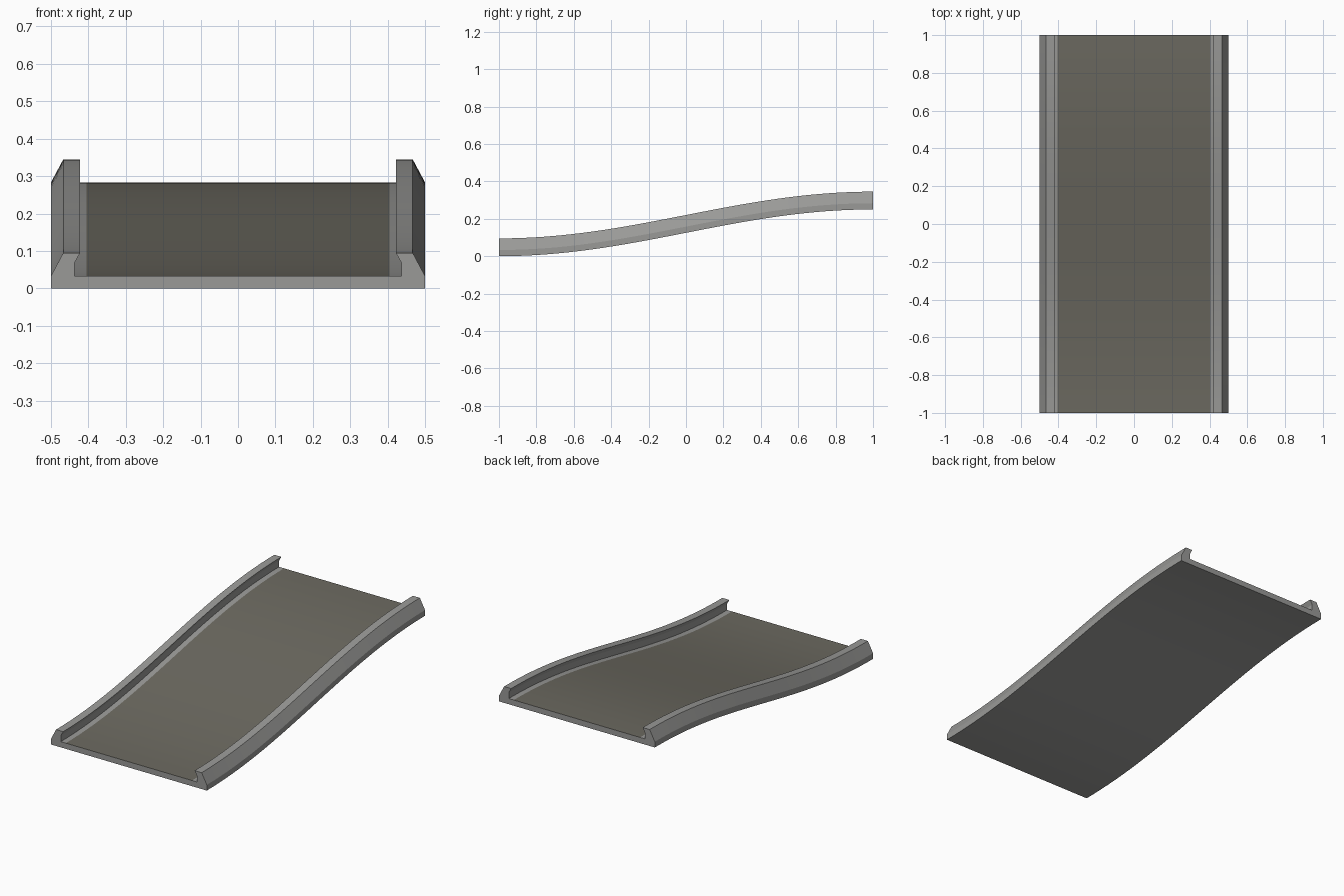
import bpy, bmesh, math

if "Cube" in bpy.data.objects:
    bpy.data.objects.remove(bpy.data.objects["Cube"])


def material(name, rgb):
    m = bpy.data.materials.new(name)
    m.diffuse_color = (*rgb, 1)
    m.use_nodes = True
    m.node_tree.nodes["Principled BSDF"].inputs["Base Color"].default_value = m.diffuse_color
    return m


concrete = material("light grey concrete", (0.32, 0.32, 0.31))
asphalt = material("brown grey asphalt", (0.15, 0.143, 0.118))

# right half of the road section: floor edge, inner lip, kerb top, outer slope, base
half = [(0.405, 0.033), (0.437, 0.033), (0.437, 0.068), (0.422, 0.095),
        (0.467, 0.095), (0.5, 0.033), (0.5, 0.0)]
profile = half + [(-x, z) for x, z in reversed(half)]
STEPS = 32
RISE = 0.25


def height(y):
    return RISE * (1 - math.cos(math.pi * (y + 1) / 2)) / 2


# road ramp: sweep the section along the S-curve
bm = bmesh.new()
rings = []
for i in range(STEPS + 1):
    y = -1 + 2 * i / STEPS
    rings.append([bm.verts.new((x, y, z + height(y))) for x, z in profile])
n = len(profile)
for a, b in zip(rings, rings[1:]):
    for j in range(n):
        k = (j + 1) % n
        f = bm.faces.new((a[j], a[k], b[k], b[j]))
        f.material_index = 1 if j == n - 1 else 0   # driving surface
# end caps
bm.faces.new(rings[0])
bm.faces.new(rings[-1][::-1])
bmesh.ops.recalc_face_normals(bm, faces=bm.faces)

mesh = bpy.data.meshes.new("road_ramp")
bm.to_mesh(mesh)
bm.free()
mesh.materials.append(concrete)
mesh.materials.append(asphalt)
road = bpy.data.objects.new("road_ramp", mesh)
bpy.context.collection.objects.link(road)
bpy.context.view_layer.objects.active = road
road.select_set(True)
bpy.ops.object.shade_smooth_by_angle(angle=math.radians(20))
